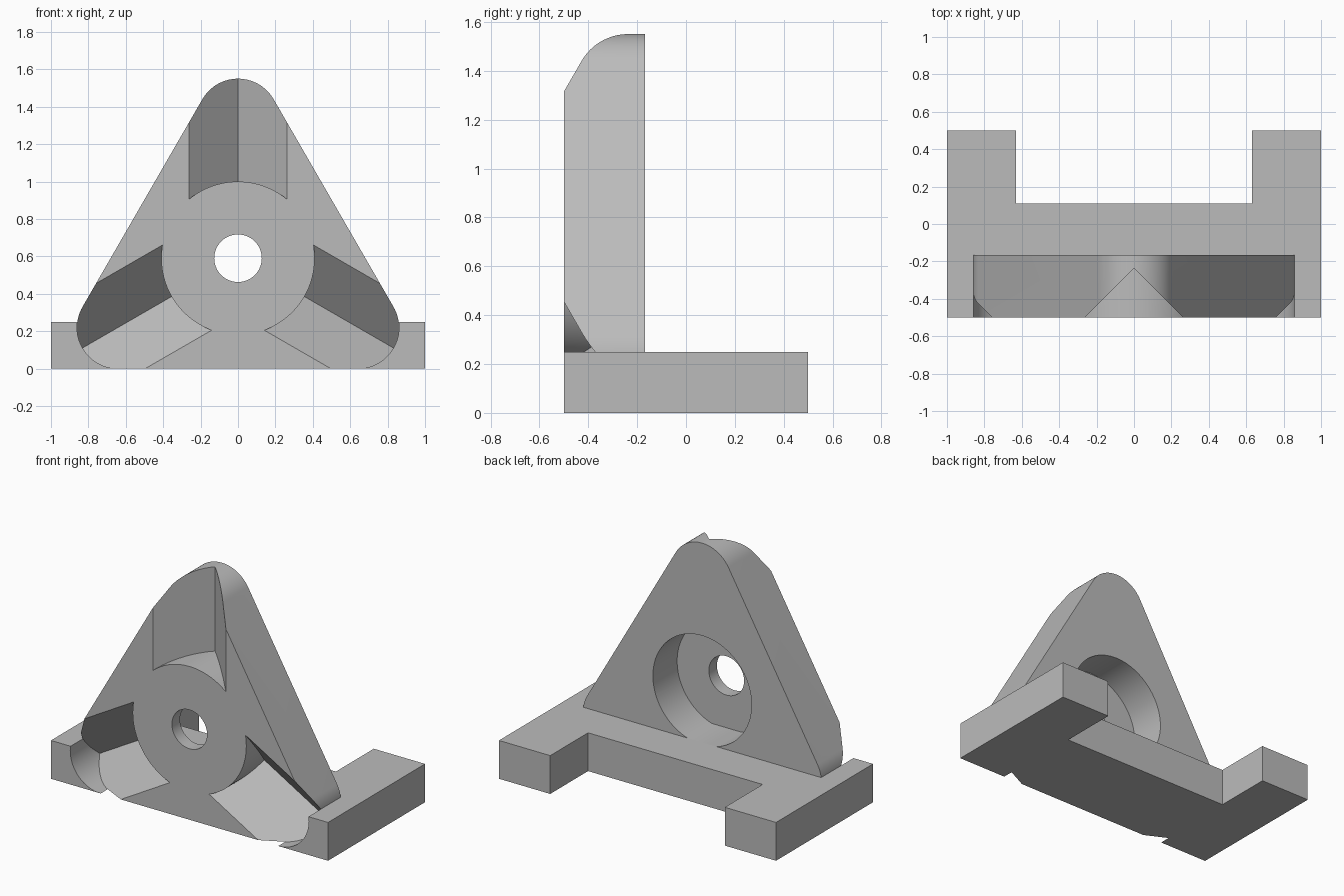
import bpy, bmesh, math
from mathutils import Matrix, Vector

cube = bpy.data.objects.get("Cube")
if cube:
    bpy.data.objects.remove(cube, do_unlink=True)

HUB_Z = 0.59                    # height of the central hole
FRONT, PLATE_BACK = -0.5, -0.167
BASE_TOP = 0.25
CORNER_R, CORNER_DIST = 0.22, 0.74

grey = bpy.data.materials.new("mid grey")
grey.use_nodes = True
colour = (0.5, 0.5, 0.5, 1)
grey.diffuse_color = colour
grey.node_tree.nodes["Principled BSDF"].inputs["Base Color"].default_value = colour


def prism(name, points, start, end, upright=True):
    """Extrude a 2D outline: along y when upright (x, z), else along z (x, y)."""
    def place(p, t):
        return Vector((p[0], t, p[1])) if upright else Vector((p[0], p[1], t))
    bm = bmesh.new()
    face = bm.faces.new([bm.verts.new(place(p, start)) for p in points])
    new = bmesh.ops.extrude_face_region(bm, geom=[face])["geom"]
    offset = place((0, 0), end - start)
    bmesh.ops.translate(bm, vec=offset, verts=[g for g in new if isinstance(g, bmesh.types.BMVert)])
    bmesh.ops.recalc_face_normals(bm, faces=bm.faces)
    mesh = bpy.data.meshes.new(name)
    bm.to_mesh(mesh)
    bm.free()
    mesh.materials.append(grey)
    obj = bpy.data.objects.new(name, mesh)
    bpy.context.collection.objects.link(obj)
    return obj


def arc(cx, cz, r, a0, a1, steps):
    angles = [a0 + (a1 - a0) * i / steps for i in range(steps + 1)]
    return [(cx + r * math.cos(a), cz + r * math.sin(a)) for a in angles]


def circle(r, steps=96):
    return arc(0, HUB_Z, r, 0, math.tau, steps)[:-1]


def cut(target, cutter):
    """Subtract the cutter and discard it."""
    mod = target.modifiers.new("cut", "BOOLEAN")
    mod.operation = "DIFFERENCE"
    mod.solver = "EXACT"
    mod.object = cutter
    bpy.context.view_layer.update()
    bpy.context.view_layer.objects.active = target
    bpy.ops.object.modifier_apply(modifier=mod.name)
    bpy.data.objects.remove(cutter, do_unlink=True)


# Rounded triangle outline, anticlockwise from the lower right corner
outline = []
for deg in (-30, 90, 210):
    a = math.radians(deg)
    outline += arc(CORNER_DIST * math.cos(a), HUB_Z + CORNER_DIST * math.sin(a),
                   CORNER_R, a - math.pi / 3, a + math.pi / 3, 32)

# Triangular plate with through hole and rear counterbore
plate = prism("triangular_plate", outline, FRONT, PLATE_BACK)
cut(plate, prism("hole_cutter", circle(0.127), -0.7, 0.1))
bore_r = 0.356
low = -math.asin((HUB_Z - BASE_TOP) / bore_r)
cut(plate, prism("bore_cutter", arc(0, HUB_Z, bore_r, low, math.pi - low, 96), -0.417, 0))

# Three V grooves running outward from the round hub
for k in range(3):
    groove = prism("groove_cutter", [(0, -0.237), (0.363, -0.6), (-0.363, -0.6)],
                   0.2, 1.3, upright=False)
    groove.data.transform(Matrix.Translation((0, 0, HUB_Z)) @ Matrix.Rotation(k * math.tau / 3, 4, "Y"))
    cut(groove, prism("hub_cutter", circle(0.41), -0.7, 0))
    cut(plate, groove)

# U-shaped foot with a pocket that receives the plate
half = [(1, FRONT), (1, 0.5), (0.63, 0.5), (0.63, 0.11)]
foot = prism("foot", half + [(-x, y) for x, y in reversed(half)], 0, BASE_TOP, upright=False)
seat_x = CORNER_DIST * math.cos(math.pi / 6)
pocket = outline + [(-seat_x, -0.1), (seat_x, -0.1)]
cut(foot, prism("pocket_cutter", pocket, -0.7, PLATE_BACK))

# Smooth the round surfaces, keep the edges crisp
for obj in (plate, foot):
    bpy.ops.object.select_all(action="DESELECT")
    obj.select_set(True)
    bpy.context.view_layer.objects.active = obj
    bpy.ops.object.shade_smooth_by_angle(angle=math.radians(25))
